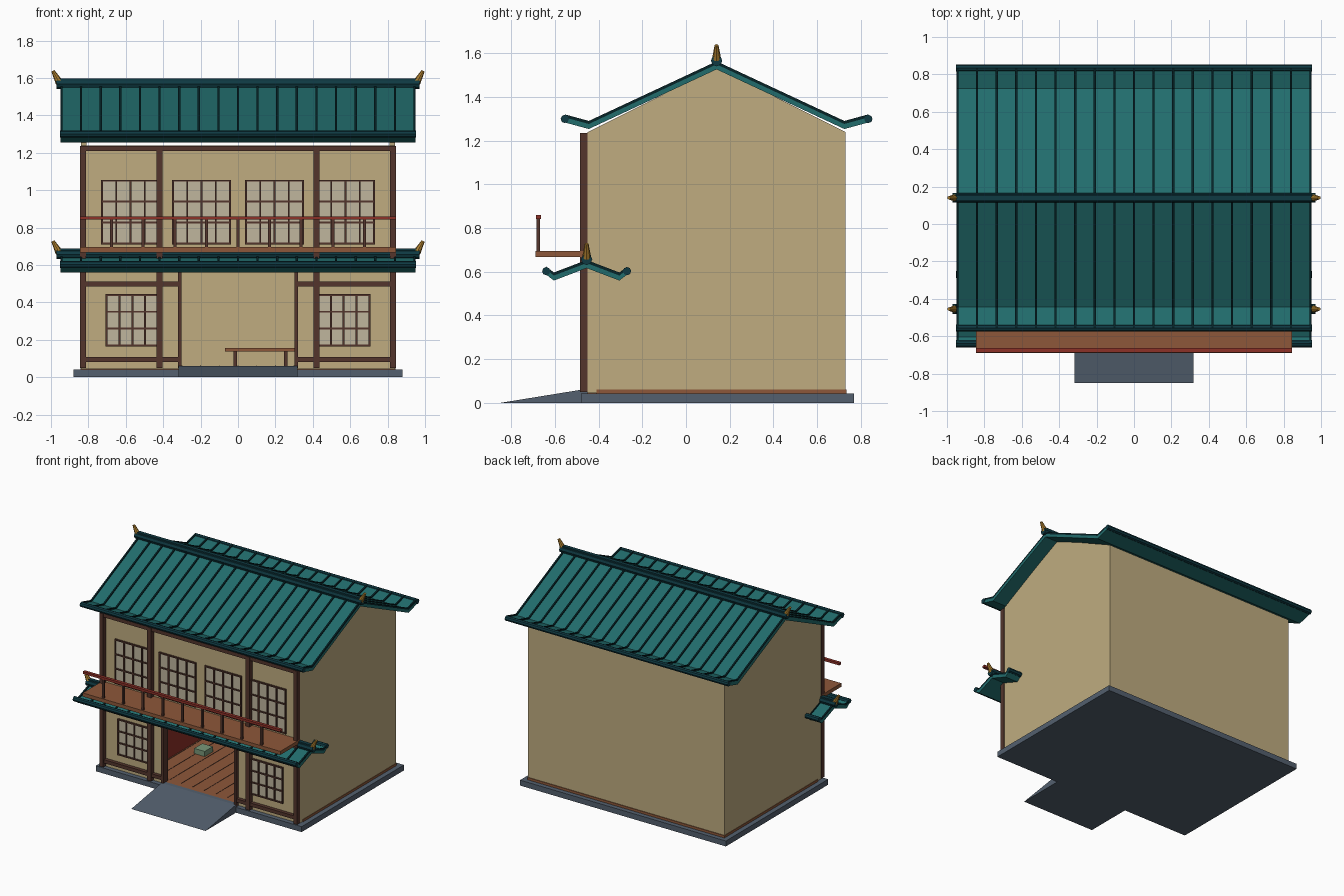
import bpy, bmesh
from math import pi
from mathutils import Vector

if "Cube" in bpy.data.objects:
    bpy.data.objects.remove(bpy.data.objects["Cube"])

def mat(name, r, g, b):
    m = bpy.data.materials.new(name)
    m.diffuse_color = tuple((c / 255) ** 2.2 for c in (r, g, b)) + (1,)
    m.use_nodes = True
    m.node_tree.nodes["Principled BSDF"].inputs["Base Color"].default_value = m.diffuse_color
    return m

PLASTER = mat("plaster", 190, 171, 127)
TIMBER = mat("dark_timber", 84, 56, 48)
WOOD = mat("wood", 140, 88, 60)
RED = mat("red_wood", 140, 52, 44)
TILE = mat("teal_tile", 38, 108, 108)
RIDGE = mat("dark_teal", 22, 60, 68)
RIB = mat("rib_teal", 14, 40, 44)
STONE = mat("stone", 84, 96, 110)
GOLD = mat("gold", 170, 125, 50)
GLASS = mat("paper_pane", 190, 180, 156)
GREEN = mat("cushion_green", 120, 150, 120)

def finish(name, bm, m):
    bmesh.ops.recalc_face_normals(bm, faces=bm.faces)
    me = bpy.data.meshes.new(name)
    bm.to_mesh(me)
    bm.free()
    me.materials.append(m)
    ob = bpy.data.objects.new(name, me)
    bpy.context.collection.objects.link(ob)
    return ob

def prism(name, m, profile, spans):
    """Extrude a closed (y, z) profile along x over every span."""
    bm = bmesh.new()
    for x0, x1 in spans:
        f = bm.faces.new([bm.verts.new((x0, y, z)) for y, z in profile])
        r = bmesh.ops.extrude_face_region(bm, geom=[f])
        bmesh.ops.translate(bm, vec=(x1 - x0, 0, 0),
                            verts=[v for v in r["geom"] if isinstance(v, bmesh.types.BMVert)])
    return finish(name, bm, m)

def boxes(name, m, *dims):
    """Join boxes given as x0, x1, y0, y1, z0, z1."""
    bm = bmesh.new()
    for x0, x1, y0, y1, z0, z1 in dims:
        vs = bmesh.ops.create_cube(bm, size=1)["verts"]
        bmesh.ops.scale(bm, vec=(x1 - x0, y1 - y0, z1 - z0), verts=vs)
        bmesh.ops.translate(bm, vec=((x0 + x1) / 2, (y0 + y1) / 2, (z0 + z1) / 2), verts=vs)
    return finish(name, bm, m)

def both(*dims):
    """Mirror boxes across x = 0."""
    return [d for b in dims for d in (b, (-b[1], -b[0]) + tuple(b[2:]))]

def cone(name, m, a, b, r1, r2, n=8):
    a, b = Vector(a), Vector(b)
    bm = bmesh.new()
    bmesh.ops.create_cone(bm, cap_ends=True, segments=n, radius1=r1, radius2=r2, depth=(b - a).length)
    ob = finish(name, bm, m)
    ob.location = (a + b) / 2
    ob.rotation_euler = (b - a).to_track_quat('Z', 'Y').to_euler()
    return ob

# Stone base and entrance ramp
boxes("plinth", STONE, (-.88, .88, -.48, .77, 0, .042))
prism("entrance_ramp", STONE, [(-.85, 0), (-.45, 0), (-.45, .06), (-.48, .06)], [(-.318, .318)])

# Wooden floor with plank seams
boxes("floor", WOOD, (-.843, .843, -.41, .735, .042, .06), (-.31, .31, -.45, -.41, .042, .06))
boxes("floor_seams", TIMBER, *[(-.8 + i * .1 - .002, -.8 + i * .1 + .002, -.41, .69, .058, .062)
                               for i in range(17)])

# Walls: gable ends, back and the pierced front
gable = [(-.45, .045), (.73, .045), (.73, 1.24), (.14, 1.535), (-.45, 1.24)]
prism("gable_walls", PLASTER, gable, [(-.84, -.81), (.81, .84)])
boxes("back_wall", PLASTER, (-.81, .81, .70, .73, .045, 1.24))
boxes("front_wall", PLASTER, (-.81, .81, -.45, -.42, .57, 1.24),
      *both((.31, .81, -.45, -.42, .045, .57)))

# Timber frame on the facade
boxes("facade_posts", TIMBER,
      *both((.813, .845, -.485, -.45, .05, 1.235), (.405, .437, -.485, -.45, .05, 1.235),
            (.303, .321, -.48, -.42, .05, .6)))
boxes("facade_beams", TIMBER, (-.84, .84, -.48, -.45, 1.208, 1.235), (-.31, .31, -.48, -.45, .565, .59),
      *both((.31, .83, -.478, -.45, .485, .512), (.31, .83, -.478, -.45, .08, .107)))

# Lattice windows
def window(name, cx, w, z0, z1):
    x0, x1 = cx - w / 2, cx + w / 2
    boxes(name + "_pane", GLASS, (x0, x1, -.456, -.45, z0, z1))
    t = .005
    cols = [x0 + w * i / 4 for i in range(5)]
    rows = [z0 + (z1 - z0) * i / 3 for i in range(4)]
    boxes(name + "_lattice", TIMBER,
          *[(x - t, x + t, -.465, -.452, z0 - t, z1 + t) for x in cols],
          *[(x0, x1, -.464, -.452, z - t, z + t) for z in rows])

for s in (-1, 1):
    window("upper_inner_window", s * .195, .305, .715, 1.05)
    window("upper_outer_window", s * .575, .305, .715, 1.05)
    window("lower_window", s * .565, .275, .17, .44)

# Tiled roofs with upturned eaves, ribs, ridge and finials
def roof(name, yc, z_ridge, dy_kink, z_kink, dy_tip, z_tip, t):
    half = [(-dy_tip, z_tip), (-dy_kink, z_kink), (0, z_ridge)]
    line = [(yc + y, z) for y, z in half] + [(yc - y, z) for y, z in half[1::-1]]
    prism(name + "_tiles", TILE, line + [(y, z - t) for y, z in line[::-1]], [(-.95, .95)])
    ribs = [-.944 + i * 1.888 / 18 for i in range(19)]
    prism(name + "_ribs", RIB, [(y, z + .009) for y, z in line] + [(y, z - .005) for y, z in line[::-1]],
          [(x - .006, x + .006) for x in ribs])
    for s in (-1, 1):
        y = yc + s * dy_tip
        cone(name + "_eave_roll", RIDGE, (-.953, y, z_tip - .012), (.953, y, z_tip - .012), .019, .019)
    cone(name + "_ridge_roll", RIDGE, (-.97, yc, z_ridge + .012), (.97, yc, z_ridge + .012), .026, .026)
    boxes(name + "_ridge_cap", RIDGE, (-.972, .972, yc - .014, yc + .014, z_ridge + .02, z_ridge + .042))
    for s in (-1, 1):
        cone(name + "_finial", GOLD, (s * .955, yc, z_ridge + .02), (s * .99, yc, z_ridge + .083), .021, .009)

roof("main_roof", .14, 1.555, .585, 1.282, .695, 1.312, .028)
roof("canopy", -.455, .645, .15, .588, .185, .615, .028)

# Balcony deck and railing
boxes("balcony_deck", WOOD, (-.845, .845, -.69, -.45, .667, .695))
boxes("balcony_rail", RED, (-.845, .845, -.688, -.664, .842, .86))
boxes("balcony_balusters", TIMBER, *[(i * .169 - .008, i * .169 + .008, -.684, -.668, .69, .845)
                                     for i in range(-4, 5)])

# Interior furniture seen through the doorway
boxes("table_top", WOOD, (-.07, .31, .2, .42, .138, .155))
boxes("table_legs", TIMBER, *[(x - .009, x + .009, y - .009, y + .009, .06, .14)
                              for x in (-.015, .255) for y in (.23, .39)])
boxes("counter", RED, (-.78, -.51, -.3, .45, .06, .3))
boxes("floor_cushion", GREEN, (-.41, -.32, .05, .15, .06, .1))
